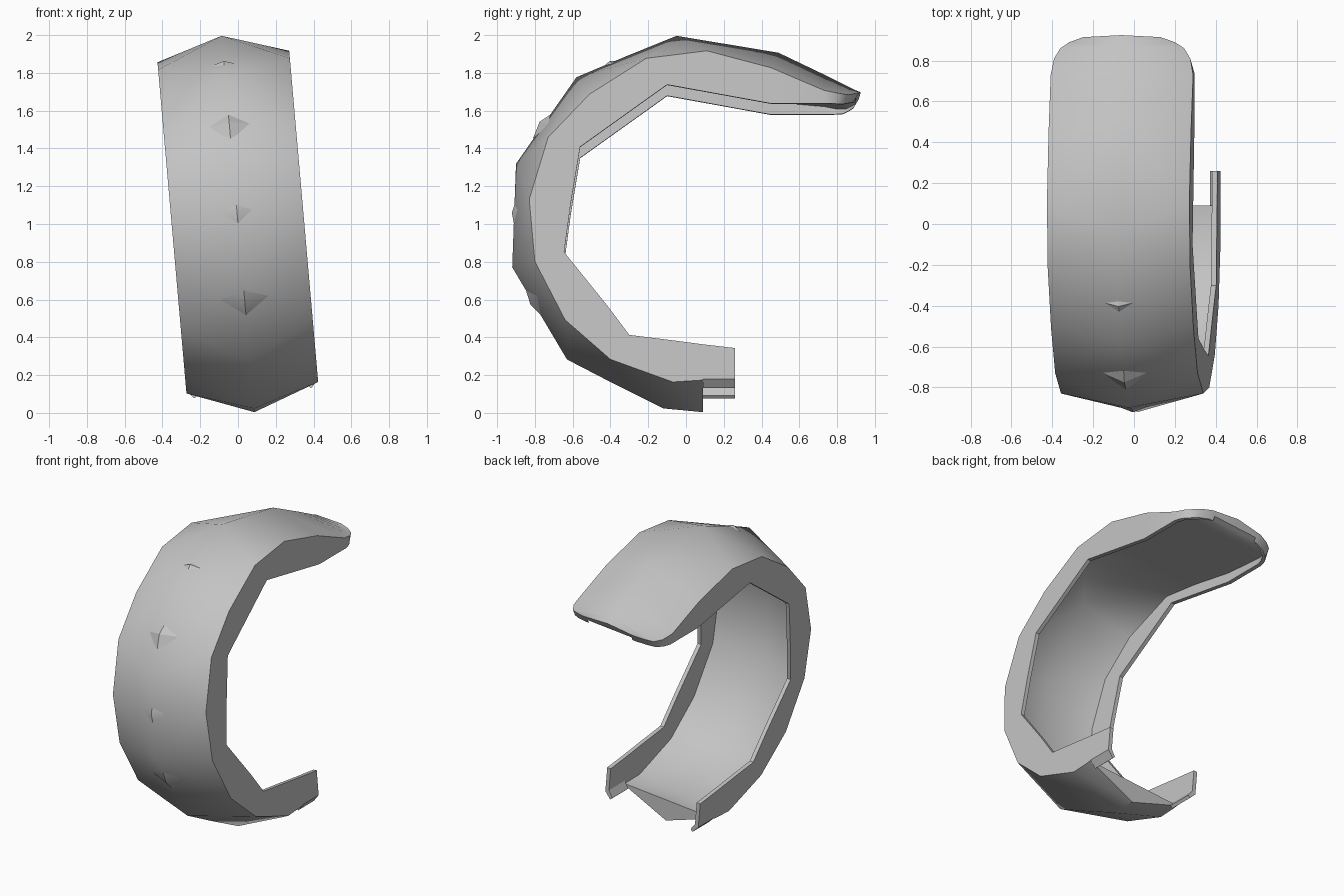
import bpy, bmesh, math
from mathutils import Matrix, Vector

cube = bpy.data.objects.get("Cube")
if cube:
    bpy.data.objects.remove(cube)

grey = bpy.data.materials.new("plain grey")
grey.use_nodes = True
grey.diffuse_color = (0.55, 0.55, 0.55, 1)
grey.node_tree.nodes["Principled BSDF"].inputs["Base Color"].default_value = (0.55, 0.55, 0.55, 1)

# The whole band leans slightly sideways about its middle
LEAN = (Matrix.Translation((0, 0, 1)) @ Matrix.Rotation(math.radians(-5), 4, "Y")
        @ Matrix.Translation((0, 0, -1)))
CENTRE = Vector((0, 0, 1))
WALL = 0.026
SHELL = 0.035


def finish(name, bm, smooth):
    bmesh.ops.transform(bm, matrix=LEAN, verts=bm.verts)
    bmesh.ops.recalc_face_normals(bm, faces=bm.faces)
    mesh = bpy.data.meshes.new(name)
    bm.to_mesh(mesh)
    bm.free()
    mesh.materials.append(grey)
    obj = bpy.data.objects.new(name, mesh)
    bpy.context.collection.objects.link(obj)
    if smooth:
        bpy.ops.object.select_all(action="DESELECT")
        obj.select_set(True)
        bpy.context.view_layer.objects.active = obj
        bpy.ops.object.shade_smooth_by_angle(angle=math.radians(32))
    return obj


def radius(a, b):
    mid = (a.co + b.co) / 2 - CENTRE
    return math.hypot(mid.y, mid.z)


def loft(bm, rings, folded=()):
    """Skin the rings; folded strips are split along their outermost diagonal."""
    loops = [[bm.verts.new(p) for p in ring] for ring in rings]
    n = len(loops[0])
    for a, b in zip(loops, loops[1:]):
        for i in range(n):
            j = (i + 1) % n
            quad = (a[i], a[j], b[j], b[i])
            if i not in folded:
                bm.faces.new(quad)
                continue
            k = 0 if radius(quad[0], quad[2]) > radius(quad[1], quad[3]) else 1
            bm.faces.new((quad[k], quad[k + 1], quad[k + 2]))
            bm.faces.new((quad[k + 2], quad[(k + 3) % 4], quad[k]))
    return loops


# Stations: half width, edge (y, z), crown ridge (y, z), inner rim (y, z),
# lining depth, and whether the lining follows the crown
stations = [
    (.35, (.09, .14), (.09, .00), (.09, .33), 1, 0),
    (.35, (-.07, .13), (-.12, .02), (-.10, .355), .95, .3),
    (.35, (-.40, .25), (-.38, .15), (-.30, .38), .9, 1),
    (.35, (-.64, .46), (-.63, .28), (-.42, .54), .88, 1),
    (.35, (-.80, .77), (-.92, .77), (-.645, .82), .85, 1),
    (.35, (-.83, 1.10), (-.91, 1.05), (-.61, 1.08), .85, 1),
    (.35, (-.73, 1.43), (-.90, 1.32), (-.56, 1.38), .85, 1),
    (.35, (-.51, 1.66), (-.58, 1.78), (-.40, 1.495), .85, 1),
    (.35, (-.21, 1.85), (-.32, 1.89), (-.10, 1.71), .5, 0),
    (.35, (.11, 1.89), (-.05, 2.0), (.12, 1.67), .33, 0),
    (.35, (.45, 1.80), (.49, 1.91), (.45, 1.61), .35, 0),
    (.35, (.73, 1.68), (.75, 1.785), (.74, 1.61), .6, 0),
    (.335, (.81, 1.665), (.82, 1.75), (.79, 1.61), .5, 0),
    (.305, (.86, 1.66), (.87, 1.725), (.83, 1.61), .5, 0),
    (.26, (.89, 1.67), (.90, 1.71), (.86, 1.62), .5, 0),
    (.19, (.915, 1.68), (.925, 1.70), (.885, 1.63), .5, 0),
]


def section(width, edge, ridge, rim, depth, follow):
    edge, ridge, rim = Vector(edge), Vector(ridge), Vector(rim)
    lining = rim.lerp(edge, depth)
    crown = lining.lerp(ridge + (rim - ridge).normalized() * SHELL, follow)
    inner = width - WALL
    half = [(width, rim), (width, edge), (0, ridge), (-width, edge), (-width, rim),
            (-inner, rim), (-inner, lining), (0, crown), (inner, lining), (inner, rim)]
    return [(u, p.x, p.y) for u, p in half]


# Curved channel shell with a blunt rounded tail
bm = bmesh.new()
loops = loft(bm, [section(*s) for s in stations], folded=(1, 2, 6, 7))
for end in (loops[0], loops[-1]):
    for i in range(4):
        bm.faces.new((end[i], end[i + 1], end[8 - i], end[9 - i]))
finish("curved_shell", bm, True)

# Side walls running on past the end of the floor, with a narrow ledge below
for side, name in ((1, "left_wall_end"), (-1, "right_wall_end")):
    bm = bmesh.new()
    rings = [[(side * u, y, z) for u, z in
              ((.35, top), (.35, .145), (.31, .10), (.295, .115), (.324, .16), (.324, top))]
             for y, top in ((.09, .33), (.26, .31))]
    for loop in loft(bm, rings):
        bm.faces.new(loop)
    finish(name, bm, False)

# Shallow wrinkles across the crown: ridge point (y, z), lift, half width, half height
wrinkles = [(-.40, 1.855, .012, .15, .05), (-.76, 1.53, .02, .14, .09),
            (-.912, 1.06, .01, .14, .07), (-.81, .58, .016, .2, .1)]
for k, (y, z, lift, half, tall) in enumerate(wrinkles):
    out = Vector((0, y + .1, z - 1)).normalized()
    along = Vector((0, -out.z, out.y))
    mid = Vector((0, y, z))
    bm = bmesh.new()
    peak = bm.verts.new(mid + out * lift)
    low, high = (bm.verts.new(mid + along * s * tall - out * .008) for s in (1, -1))
    for s in (-1, 1):
        tip = bm.verts.new(mid + Vector((s * half, 0, 0)) - out * half * .3 - along * .02)
        bm.faces.new((peak, low, tip))
        bm.faces.new((high, peak, tip))
    finish(f"crown_wrinkle_{k + 1}", bm, True)
